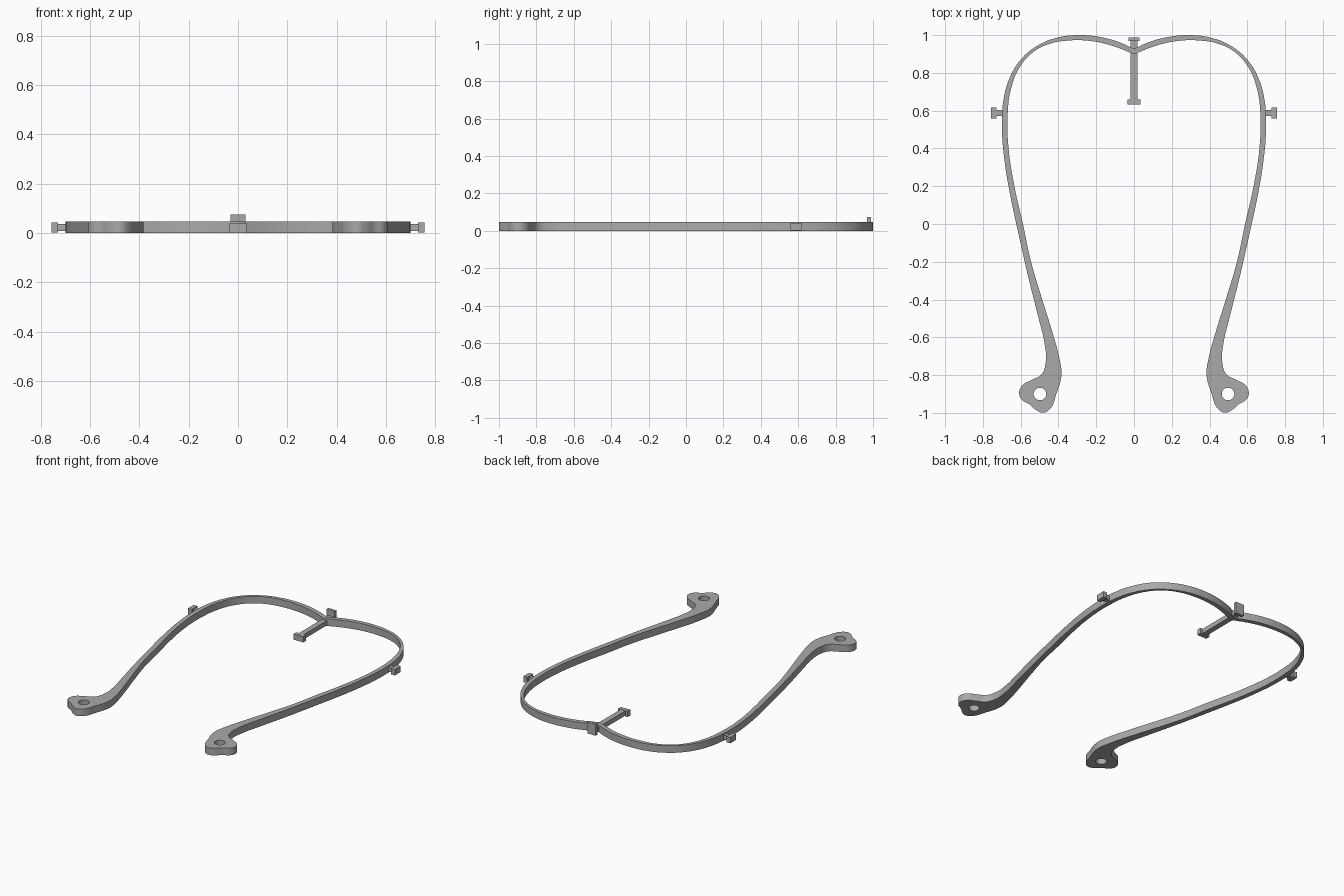
import bpy
import bmesh
import math

default_cube = bpy.data.objects.get("Cube")
if default_cube:
    bpy.data.objects.remove(default_cube, do_unlink=True)

HEIGHT = 0.047

# Single plain grey material
grey = bpy.data.materials.new("plain grey")
grey.use_nodes = True
GREY_COLOUR = (0.4, 0.4, 0.4, 1)
grey.diffuse_color = GREY_COLOUR
grey.node_tree.nodes["Principled BSDF"].inputs["Base Color"].default_value = GREY_COLOUR


def add_object(name, mesh, mirrored=False):
    obj = bpy.data.objects.new(name, mesh)
    bpy.context.scene.collection.objects.link(obj)
    mesh.materials.clear()
    mesh.materials.append(grey)
    if mirrored:
        mirror = obj.modifiers.new("mirror", "MIRROR")
        mirror.use_axis[0] = True
    return obj


def add_box(name, xs, ys, zs, mirrored=False):
    bm = bmesh.new()
    bmesh.ops.create_cube(bm, size=1)
    for v in bm.verts:
        for axis, (low, high) in enumerate((xs, ys, zs)):
            v.co[axis] = high if v.co[axis] > 0 else low
    mesh = bpy.data.meshes.new(name)
    bm.to_mesh(mesh)
    bm.free()
    return add_object(name, mesh, mirrored)


def add_loop(curve, points, corners=()):
    spline = curve.splines.new("BEZIER")
    spline.bezier_points.add(len(points) - 1)
    spline.use_cyclic_u = True
    for i, (p, (x, y)) in enumerate(zip(spline.bezier_points, points)):
        p.co = (x, y, 0)
        kind = "VECTOR" if i in corners else "AUTO"
        p.handle_left_type = p.handle_right_type = kind


# Outline of the left half: outer edge, foot, then inner edge
outer = [(0, .928), (.08, .963), (.18, .99), (.29, 1), (.4, .988), (.51, .945),
         (.6, .87), (.66, .77), (.692, .65), (.699, .5), (.685, .33), (.655, .15),
         (.612, -.05), (.56, -.28), (.505, -.5), (.474, -.63), (.467, -.73)]
foot = [(.489, -.795), (.545, -.827), (.592, -.855), (.608, -.9), (.592, -.932),
        (.553, -.955), (.518, -.985), (.48, -.999), (.44, -.973), (.413, -.905),
        (.384, -.8), (.395, -.71)]
inner = [(.43, -.58), (.492, -.38), (.545, -.2), (.588, 0), (.633, .2), (.664, .4),
         (.669, .58), (.65, .72), (.605, .83), (.54, .905), (.45, .953),
         (.35, .971), (.25, .971), (.13, .948), (0, .899)]
outline = outer + foot + inner
hole = [(.498 + .033 * math.cos(a * math.pi / 4), -.9 + .033 * math.sin(a * math.pi / 4))
        for a in range(8)]

# Flat filled profile extruded to the band height
profile = bpy.data.curves.new("band_profile", "CURVE")
profile.dimensions = "2D"
profile.fill_mode = "BOTH"
profile.resolution_u = 6
profile.extrude = HEIGHT / 2
add_loop(profile, outline, (0, len(outline) - 1))
add_loop(profile, hole)
helper = bpy.data.objects.new("band_profile", profile)
bpy.context.scene.collection.objects.link(helper)
bpy.context.view_layer.update()
depsgraph = bpy.context.evaluated_depsgraph_get()
band_mesh = bpy.data.meshes.new_from_object(helper.evaluated_get(depsgraph))
bpy.data.objects.remove(helper, do_unlink=True)

# Weld the band, open its centre seam and rest it on the ground
bm = bmesh.new()
bm.from_mesh(band_mesh)
bmesh.ops.remove_doubles(bm, verts=bm.verts, dist=0.0001)
seam = [f for f in bm.faces if all(abs(v.co.x) < 0.0005 for v in f.verts)]
bmesh.ops.delete(bm, geom=seam, context="FACES")
bmesh.ops.translate(bm, verts=bm.verts, vec=(0, 0, HEIGHT / 2))
bmesh.ops.recalc_face_normals(bm, faces=bm.faces)
bm.to_mesh(band_mesh)
bm.free()
band = add_object("band_with_feet", band_mesh, mirrored=True)
bpy.context.view_layer.objects.active = band
band.select_set(True)
bpy.ops.object.shade_smooth_by_angle(angle=math.radians(35))

# Centre bar with an end plate at each end
add_box("centre_bar", (-.018, .018), (.65, .975), (.005, .036))
add_box("centre_bar_front_plate", (-.035, .035), (.632, .66), (0, .038))
add_box("centre_bar_back_plate", (-.03, .03), (.968, .988), (0, .075))

# Side pegs
add_box("side_peg_stem", (.685, .735), (.573, .603), (.008, .037), mirrored=True)
add_box("side_peg_head", (.729, .757), (.558, .618), (.003, .042), mirrored=True)
